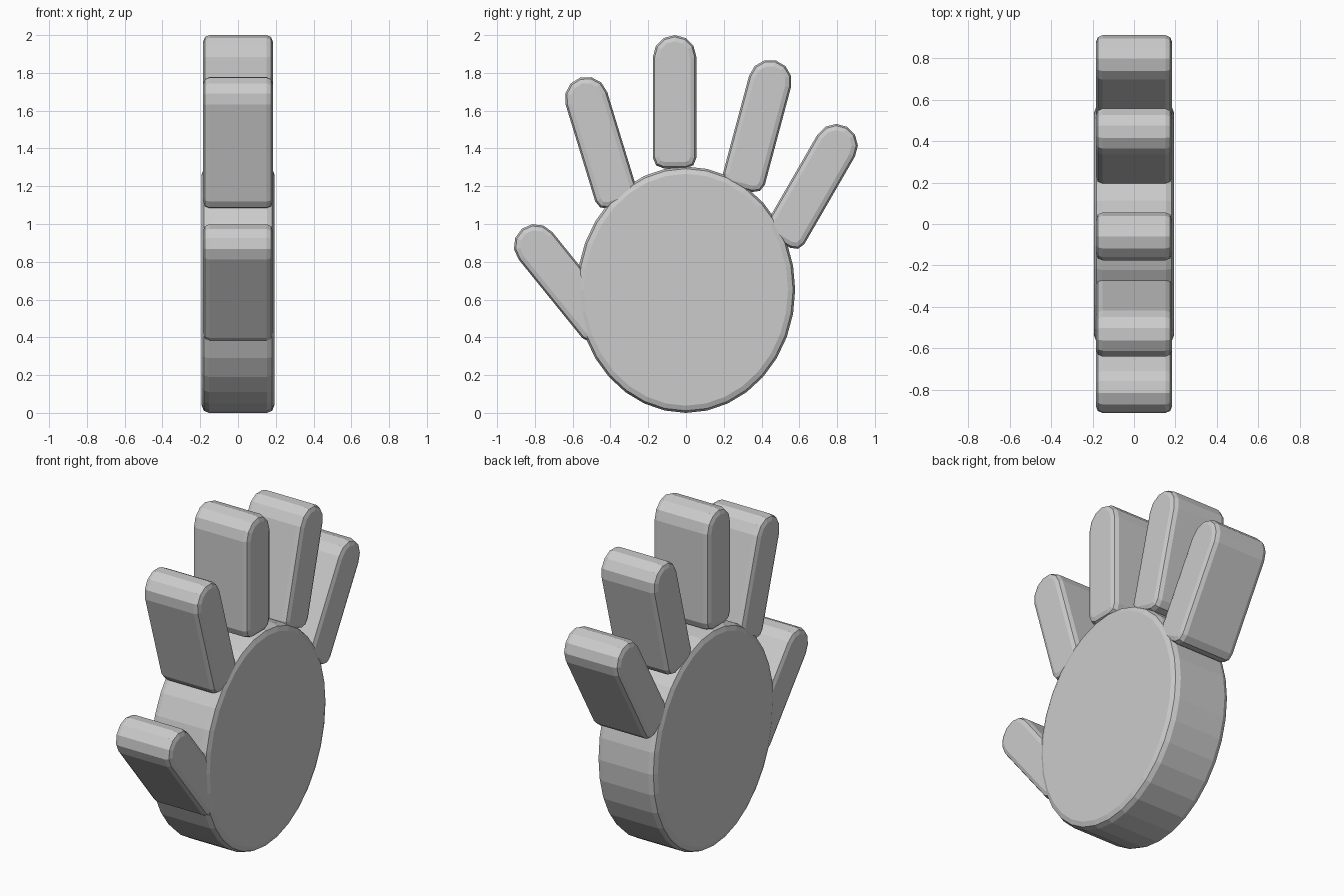
import bpy, bmesh
from math import sin, cos, pi, radians
from mathutils import Matrix

if "Cube" in bpy.data.objects:
    bpy.data.objects.remove(bpy.data.objects["Cube"])


def slab(name, outline, half, rim):
    """Extrude a (y, z) outline along x and round both rims."""
    bm = bmesh.new()
    base = bm.faces.new([bm.verts.new((-half, y, z)) for y, z in outline])
    ext = bmesh.ops.extrude_face_region(bm, geom=[base], use_keep_orig=True)
    for v in ext["geom"]:
        if isinstance(v, bmesh.types.BMVert):
            v.co.x = half
    bmesh.ops.recalc_face_normals(bm, faces=bm.faces)
    edges = [e for e in bm.edges if abs(e.verts[0].co.x - e.verts[1].co.x) < 1e-5]
    bmesh.ops.bevel(bm, geom=edges, offset=rim, segments=2, profile=0.5,
                    affect='EDGES', clamp_overlap=True)
    bmesh.ops.recalc_face_normals(bm, faces=bm.faces)
    mesh = bpy.data.meshes.new(name)
    bm.to_mesh(mesh)
    bm.free()
    obj = bpy.data.objects.new(name, mesh)
    bpy.context.collection.objects.link(obj)
    return obj


def arc(cy, cz, r, start, end, n):
    return [(cy + r * cos(start + (end - start) * i / n),
             cz + r * sin(start + (end - start) * i / n)) for i in range(n + 1)]


# Palm: upright oval disc
palm = [(0.578 * sin(2 * pi * i / 32), 0.652 - 0.652 * cos(2 * pi * i / 32))
        for i in range(32)]
slab("palm", palm, 0.192, 0.038)

# Finger outline: round tip centred on the origin, small rounded base corners
W, LOW, R = 0.115, -0.59, 0.055
finger = (arc(0, 0, W, 0, pi, 6)
          + arc(-W + R, LOW + R, R, pi, 1.5 * pi, 2)
          + arc(W - R, LOW + R, R, 1.5 * pi, 2 * pi, 2))

# Fingers: tip centre y, z and lean towards +y in degrees
for name, y, z, lean in (("thumb", -0.797, 0.885, -39),
                         ("index_finger", -0.527, 1.665, -17),
                         ("middle_finger", -0.06, 1.885, 0),
                         ("ring_finger", 0.445, 1.755, 15),
                         ("little_finger", 0.795, 1.415, 30)):
    obj = slab(name, finger, 0.184, 0.032)
    obj.data.transform(Matrix.Translation((0, y, z))
                       @ Matrix.Rotation(radians(-lean), 4, 'X'))
